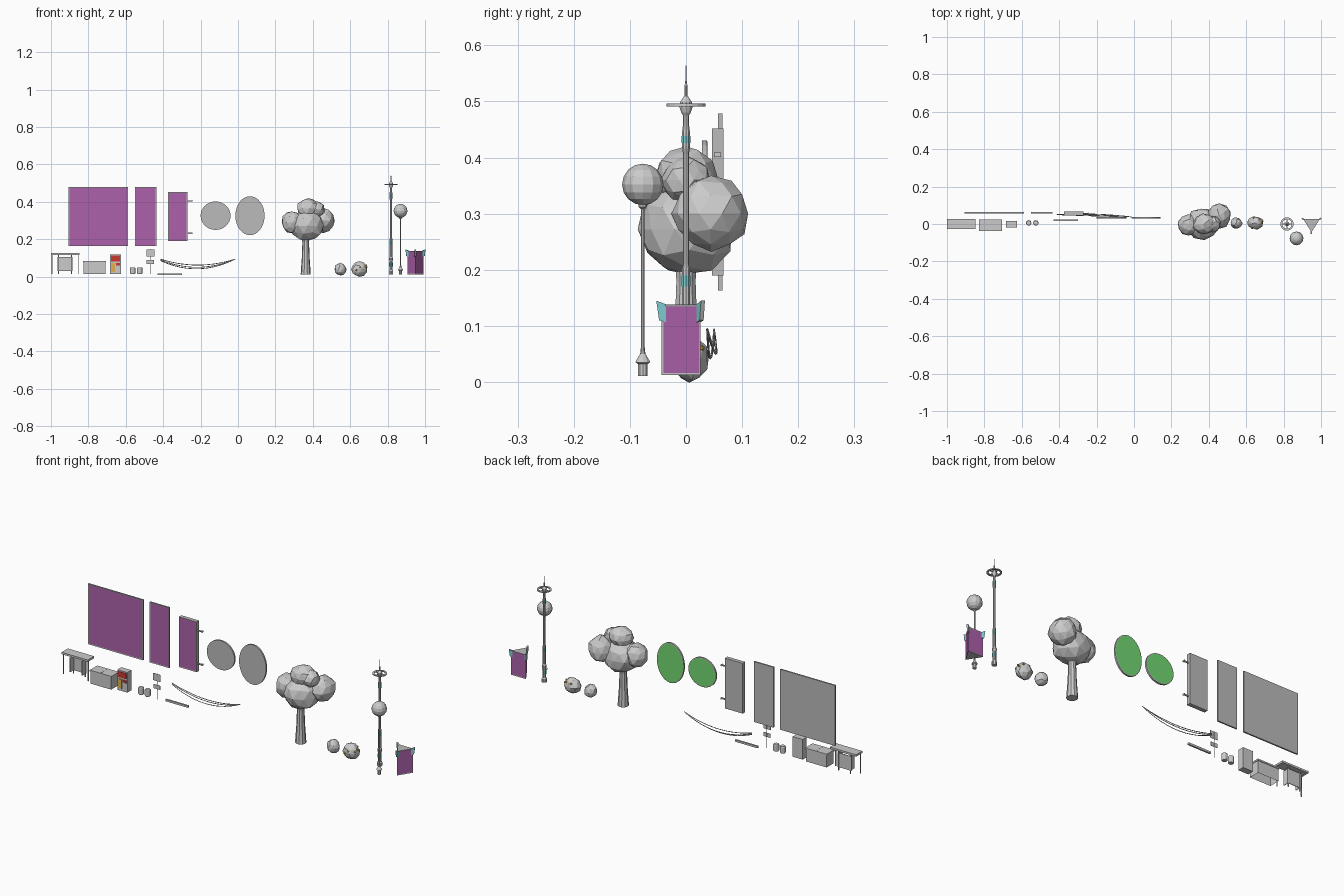
import bpy, bmesh, math, random
from mathutils import Vector, Matrix

if "Cube" in bpy.data.objects:
    bpy.data.objects.remove(bpy.data.objects["Cube"])

random.seed(4)


def material(name, rgb):
    m = bpy.data.materials.new(name)
    m.diffuse_color = (*rgb, 1)
    m.use_nodes = True
    m.node_tree.nodes["Principled BSDF"].inputs["Base Color"].default_value = m.diffuse_color
    return m


GREY = material("grey", (0.5, 0.5, 0.5))
PURPLE = material("purple", (0.42, 0.12, 0.41))
GREEN = material("green", (0.17, 0.7, 0.17))
TEAL = material("teal", (0.2, 0.6, 0.62))
RED = material("red", (0.6, 0.04, 0.03))
YELLOW = material("yellow", (0.75, 0.45, 0.08))


def finish(bm, name, mats=()):
    bmesh.ops.recalc_face_normals(bm, faces=bm.faces)
    me = bpy.data.meshes.new(name)
    bm.to_mesh(me)
    bm.free()
    for m in mats:
        me.materials.append(m)
    ob = bpy.data.objects.new(name, me)
    bpy.context.collection.objects.link(ob)
    return ob


def box_bm(x0, x1, y0, y1, z0, z1):
    bm = bmesh.new()
    bmesh.ops.create_cube(bm, size=1)
    for v in bm.verts:
        v.co = ((x0 + x1) / 2 + v.co.x * (x1 - x0),
                (y0 + y1) / 2 + v.co.y * (y1 - y0),
                (z0 + z1) / 2 + v.co.z * (z1 - z0))
    return bm


def box(name, *dims, mat=None):
    return finish(box_bm(*dims), name, [mat] if mat else [])


def inset_faces(bm, faces, rim, recess):
    # framed panel: inset border, then push the face in
    for f in faces:
        bmesh.ops.inset_region(bm, faces=[f], thickness=rim, depth=-recess)
        f.material_index = 1


def screen(name, x0, x1, y0, y1, z0, z1):
    bm = box_bm(x0, x1, y0, y1, z0, z1)
    bm.normal_update()
    inset_faces(bm, [f for f in bm.faces if f.normal.y < -0.9], 0.006, 0.001)
    return finish(bm, name, [GREY, PURPLE])


def lathe(name, profile, loc, segs=10, mat=None):
    bm = bmesh.new()
    rings = []
    for r, z in profile:
        rings.append([bm.verts.new((loc[0] + r * math.cos(2 * math.pi * i / segs),
                                    loc[1] + r * math.sin(2 * math.pi * i / segs),
                                    loc[2] + z)) for i in range(segs)])
    for a, b in zip(rings, rings[1:]):
        for i in range(segs):
            j = (i + 1) % segs
            bm.faces.new((a[i], a[j], b[j], b[i]))
    bm.faces.new(rings[0])
    bm.faces.new(rings[-1])
    return finish(bm, name, [mat] if mat else [])


def blob(name, loc, radii, jitter=0.12, sub=2, mat=None):
    bm = bmesh.new()
    bmesh.ops.create_icosphere(bm, subdivisions=sub, radius=1,
                               matrix=Matrix.Rotation(random.uniform(0, 3), 4, 'Z'))
    for v in bm.verts:
        k = 1 + random.uniform(-jitter, jitter * 0.5)
        v.co = Vector([loc[i] + v.co[i] * radii[i] * k for i in range(3)])
    return finish(bm, name, [mat] if mat else [])


# bus shelter
box("shelter_roof", -1.0, -0.848, -0.026, 0.026, 0.117, 0.127)
for i, x in enumerate((-0.997, -0.854)):
    box(f"shelter_front_post_{i}", x, x + 0.004, -0.02, -0.016, 0.013, 0.117)
for i, x in enumerate((-0.962, -0.893)):
    box(f"shelter_back_post_{i}", x, x + 0.005, 0.012, 0.017, 0.013, 0.117)
    box(f"shelter_side_panel_{i}", x + 0.001, x + 0.004, -0.016, 0.012, 0.03, 0.105)
box("shelter_back_panel", -0.966, -0.886, 0.013, 0.016, 0.03, 0.105)

# dumpster, open underneath
bm = box_bm(-0.827, -0.708, -0.034, 0.022, 0.013, 0.076)
bm.normal_update()
bmesh.ops.delete(bm, geom=[f for f in bm.faces if f.normal.z < -0.9], context='FACES')
finish(bm, "dumpster_body")
for i, x in enumerate((-0.83, -0.767)):
    box(f"dumpster_lid_{i}", x, x + 0.062, -0.037, 0.025, 0.076, 0.084)

# vending machine
box("vending_body", -0.684, -0.626, -0.018, 0.015, 0.013, 0.118)
box("vending_display", -0.678, -0.632, -0.02, -0.018, 0.082, 0.112, mat=RED)
box("vending_window", -0.678, -0.657, -0.02, -0.018, 0.025, 0.074, mat=YELLOW)
box("vending_slot", -0.652, -0.632, -0.02, -0.018, 0.06, 0.074, mat=RED)

# trash cans
for i, x in enumerate((-0.563, -0.525)):
    lathe(f"trash_can_{i}", [(0.012, 0), (0.0145, 0.004), (0.0145, 0.032), (0.012, 0.036)],
          (x, 0.006, 0.014), 12)

# signpost
lathe("signpost", [(0.0015, 0.013), (0.0015, 0.147)], (-0.468, 0.003, 0), 6)
box("sign_upper", -0.489, -0.447, -0.001, 0.001, 0.109, 0.146)
box("sign_lower", -0.488, -0.449, -0.001, 0.001, 0.068, 0.089)

# kerb strip
box("kerb_strip", -0.43, -0.3, 0.016, 0.025, 0.008, 0.018)

# hanging cables
for i, (sag, y) in enumerate(((0.032, 0.004), (0.042, 0.009), (0.048, -0.001))):
    cu = bpy.data.curves.new("cable", 'CURVE')
    cu.dimensions = '3D'
    cu.bevel_depth = 0.002
    cu.bevel_resolution = 0
    sp = cu.splines.new('POLY')
    sp.points.add(14)
    for k, p in enumerate(sp.points):
        t = k / 14
        s = 4 * t * (1 - t)
        p.co = (-0.415 + 0.4 * t, 0.05 - 0.012 * t + y * s, 0.094 - i * 0.004 * (1 - t) - sag * s, 1)
    bpy.context.collection.objects.link(bpy.data.objects.new(f"cable_{i}", cu))

# billboards
screen("wide_billboard", -0.906, -0.589, 0.057, 0.065, 0.163, 0.478)
screen("tall_billboard", -0.55, -0.437, 0.057, 0.065, 0.163, 0.478)
screen("bracket_billboard", -0.374, -0.271, 0.046, 0.067, 0.19, 0.452)
for i, z in enumerate((0.232, 0.405)):
    box(f"bracket_arm_{i}", -0.271, -0.245, 0.053, 0.059, z - 0.003, z + 0.003)
    box(f"bracket_plate_{i}", -0.247, -0.243, 0.05, 0.062, z - 0.004, z + 0.004)

# oval signs
for name, cx, cz, rx, rz in (("round_sign", -0.12, 0.326, 0.08, 0.076),
                             ("oval_sign", 0.064, 0.326, 0.078, 0.104)):
    bm = bmesh.new()
    bmesh.ops.create_cone(bm, cap_ends=True, segments=32, radius1=1, radius2=1, depth=0.009)
    for v in bm.verts:
        x, y, z = v.co
        v.co = (cx + rx * x, 0.033 + z, cz + rz * y)
    bmesh.ops.recalc_face_normals(bm, faces=bm.faces)
    bm.normal_update()
    inset_faces(bm, [f for f in bm.faces if f.normal.y < -0.9], 0.004, 0.001)
    finish(bm, name, [GREY, GREEN])

# tree
lathe("tree_trunk", [(0.027, 0.012), (0.021, 0.1), (0.018, 0.18), (0.022, 0.24)], (0.362, 0, 0), 10)
for i, (loc, r) in enumerate((((0.368, 0.0, 0.272), (0.092, 0.088, 0.085)),
                              ((0.29, -0.005, 0.29), (0.058, 0.06, 0.062)),
                              ((0.455, 0.045, 0.3), (0.066, 0.07, 0.067)),
                              ((0.375, 0.0, 0.365), (0.062, 0.055, 0.055)),
                              ((0.42, 0.0, 0.36), (0.045, 0.045, 0.042)))):
    blob(f"tree_foliage_{i}", loc, r, 0.08)

# bushes, the larger with blossoms
blob("small_bush", (0.547, 0.005, 0.039), (0.033, 0.031, 0.035), 0.1)
blob("flower_bush", (0.65, 0.006, 0.041), (0.044, 0.035, 0.041), 0.1)
for i in range(9):
    a, h = i * 2.4, (0.5, -0.15, 0.25)[i % 3]
    c = math.sqrt(1 - h * h) * 0.95
    blob(f"blossom_{i}", (0.65 + 0.042 * c * math.cos(a), 0.006 + 0.033 * c * math.sin(a),
                          0.041 + 0.039 * h), (0.006,) * 3, 0, 1, YELLOW)

# spire street lamp
P = (0.818, 0, 0)
lathe("spire_pole", [(0.012, 0.012), (0.012, 0.03), (0.009, 0.036), (0.009, 0.085), (0.011, 0.09),
                     (0.011, 0.1), (0.0075, 0.106), (0.0075, 0.2), (0.0055, 0.21), (0.0055, 0.405),
                     (0.0075, 0.42), (0.0075, 0.445), (0.0055, 0.46), (0.0055, 0.475), (0.009, 0.48),
                     (0.012, 0.489), (0.011, 0.499), (0.006, 0.506), (0.003, 0.51), (0.003, 0.528),
                     (0.0015, 0.532), (0.0008, 0.564)], P, 10)
for i, (r, z, h) in enumerate(((0.0095, 0.055, 0.02), (0.008, 0.17, 0.02), (0.008, 0.426, 0.012))):
    lathe(f"spire_band_{i}", [(r, z), (r, z + h)], P, 10, TEAL)
bm = bmesh.new()
prof = ((0.035, 0.491), (0.035, 0.496), (0.026, 0.496), (0.026, 0.491))
rings = [[bm.verts.new((P[0] + r * math.cos(a * math.pi / 10), r * math.sin(a * math.pi / 10), z))
          for r, z in prof] for a in range(20)]
for i in range(20):
    for k in range(4):
        a, b, m = rings[i], rings[(i + 1) % 20], (k + 1) % 4
        bm.faces.new((a[k], b[k], b[m], a[m]))
finish(bm, "spire_ring")
for i in range(2):
    dx, dy = ((0.03, 0.0015), (0.0015, 0.03))[i]
    box(f"spire_spoke_{i}", P[0] - dx, P[0] + dx, -dy, dy, 0.492, 0.495)

# globe street lamp
G = (0.869, -0.077, 0)
lathe("globe_pole", [(0.009, 0.011), (0.009, 0.032), (0.014, 0.035), (0.012, 0.039), (0.005, 0.05),
                     (0.0032, 0.065), (0.0032, 0.308), (0.008, 0.312), (0.008, 0.32)], G, 10)
bm = bmesh.new()
bmesh.ops.create_uvsphere(bm, u_segments=12, v_segments=8, radius=0.037,
                          matrix=Matrix.Translation((G[0], G[1], 0.352)))
finish(bm, "globe_lamp")

# triangular advertising kiosk with corner fins
corners = [Vector((0.905, 0.026, 0)), Vector((0.993, 0.026, 0)), Vector((0.949, -0.044, 0))]
bm = bmesh.new()
lo = [bm.verts.new(c + Vector((0, 0, 0.012))) for c in corners]
hi = [bm.verts.new(c + Vector((0, 0, 0.138))) for c in corners]
bm.faces.new(lo)
bm.faces.new(hi)
sides = [bm.faces.new((lo[i], lo[(i + 1) % 3], hi[(i + 1) % 3], hi[i])) for i in range(3)]
bmesh.ops.recalc_face_normals(bm, faces=bm.faces)
bm.normal_update()
inset_faces(bm, sides, 0.005, 0.001)
finish(bm, "kiosk_body", [GREY, PURPLE])
centre = sum(corners, Vector()) / 3
for i, c in enumerate(corners):
    d = (c - centre).normalized()
    n = Vector((-d.y, d.x, 0)) * 0.004
    outline = ((-0.009, 0.106), (0.004, 0.11), (0.009, 0.145), (-0.009, 0.138))
    bm = bmesh.new()
    a, b = [[bm.verts.new(c + d * u + s * n + Vector((0, 0, z))) for u, z in outline] for s in (-1, 1)]
    bm.faces.new(a).material_index = 1
    bm.faces.new(b).material_index = 1
    for k in range(4):
        m = (k + 1) % 4
        bm.faces.new((a[k], a[m], b[m], b[k]))
    finish(bm, f"kiosk_fin_{i}", [GREY, TEAL])
